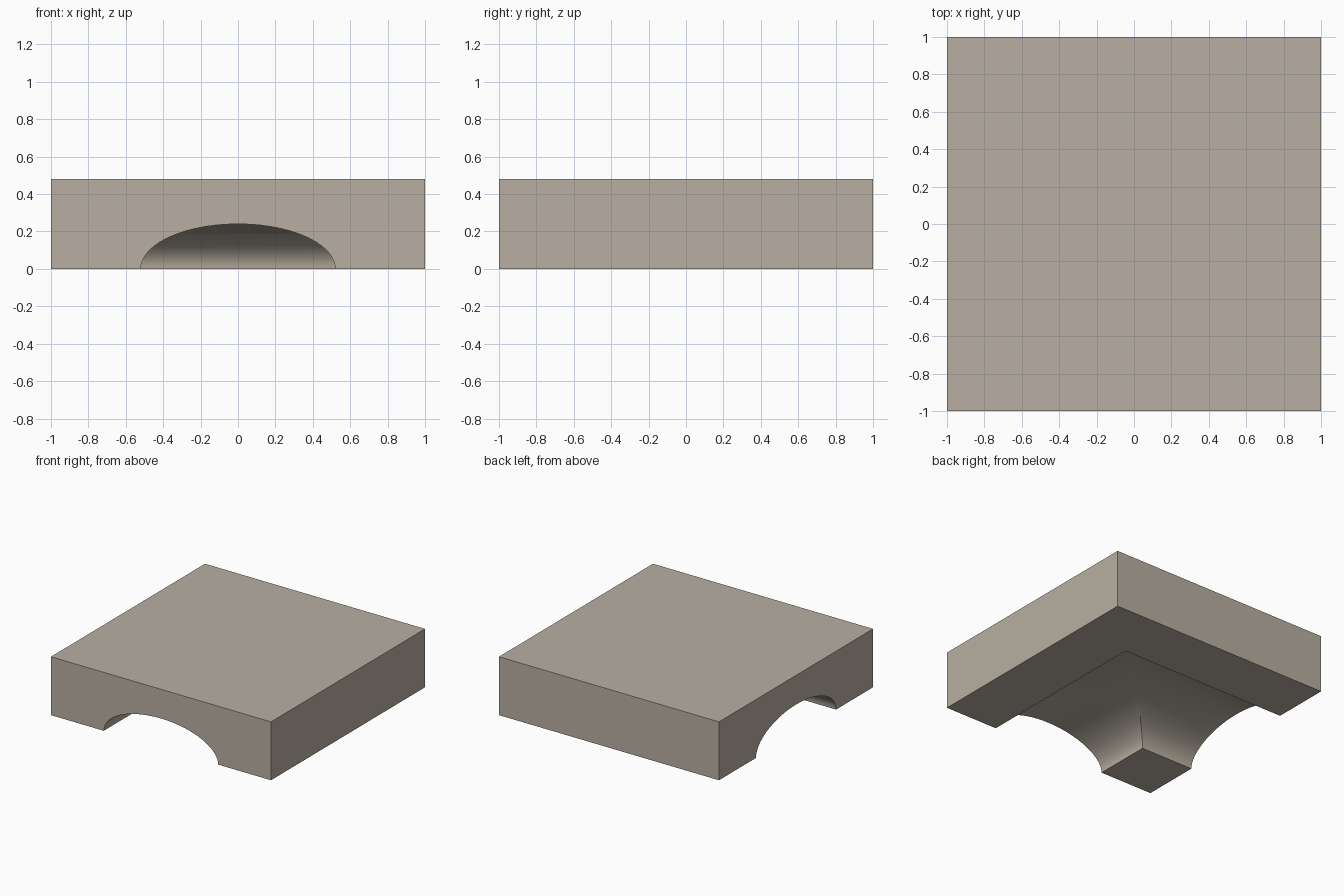
import bpy, bmesh, math

if "Cube" in bpy.data.objects:
    bpy.data.objects.remove(bpy.data.objects["Cube"])

SIZE, HEIGHT = 1.0, 0.48        # half width of slab, slab height
ARCH_W, ARCH_H = 0.52, 0.24     # half width and height of the elliptical tunnel
SEGS = 40

mat = bpy.data.materials.new("warm_stone")
mat.diffuse_color = (0.48, 0.43, 0.36, 1)
mat.use_nodes = True
mat.node_tree.nodes["Principled BSDF"].inputs["Base Color"].default_value = mat.diffuse_color

# Elliptical arch profile: (sideways offset, height), evenly spaced by angle
profile = [(-ARCH_W * math.cos(math.pi * i / SEGS), ARCH_H * math.sin(math.pi * i / SEGS))
           for i in range(SEGS + 1)]
profile[-1] = (ARCH_W, 0.0)

bm = bmesh.new()
v = bm.verts.new

# Tunnel rings: front opening, mitred corner, left opening
front = [v((u, -SIZE, z)) for u, z in profile]
mitre = [v((u, u, z)) for u, z in profile]
left = [v((-SIZE, u, z)) for u, z in profile]
for a, b in ((front, mitre), (mitre, left)):
    for i in range(SEGS):
        bm.faces.new((a[i], a[i + 1], b[i + 1], b[i]))

# Slab corners, counter-clockwise from front left
ring = [(-SIZE, -SIZE), (SIZE, -SIZE), (SIZE, SIZE), (-SIZE, SIZE)]
low = [v((x, y, 0)) for x, y in ring]
top = [v((x, y, HEIGHT)) for x, y in ring]

# Top, plain right and back sides, arched front and left sides
bm.faces.new(top)
bm.faces.new((low[1], low[2], top[2], top[1]))
bm.faces.new((low[2], low[3], top[3], top[2]))
bm.faces.new([low[0]] + front + [low[1], top[1], top[0]])
bm.faces.new([low[0]] + left + [low[3], top[3], top[0]])

# Underside: small inner foot and L-shaped outer foot (split on the mitre)
bm.faces.new((low[0], front[0], mitre[0], left[0]))
bm.faces.new((front[-1], low[1], low[2], mitre[-1]))
bm.faces.new((mitre[-1], low[2], low[3], left[-1]))

bmesh.ops.recalc_face_normals(bm, faces=bm.faces)
mesh = bpy.data.meshes.new("corner_tunnel_slab")
bm.to_mesh(mesh)
bm.free()
mesh.materials.append(mat)

slab = bpy.data.objects.new("corner_tunnel_slab", mesh)
bpy.context.collection.objects.link(slab)
bpy.context.view_layer.objects.active = slab
slab.select_set(True)
bpy.ops.object.shade_smooth_by_angle(angle=math.radians(25))
